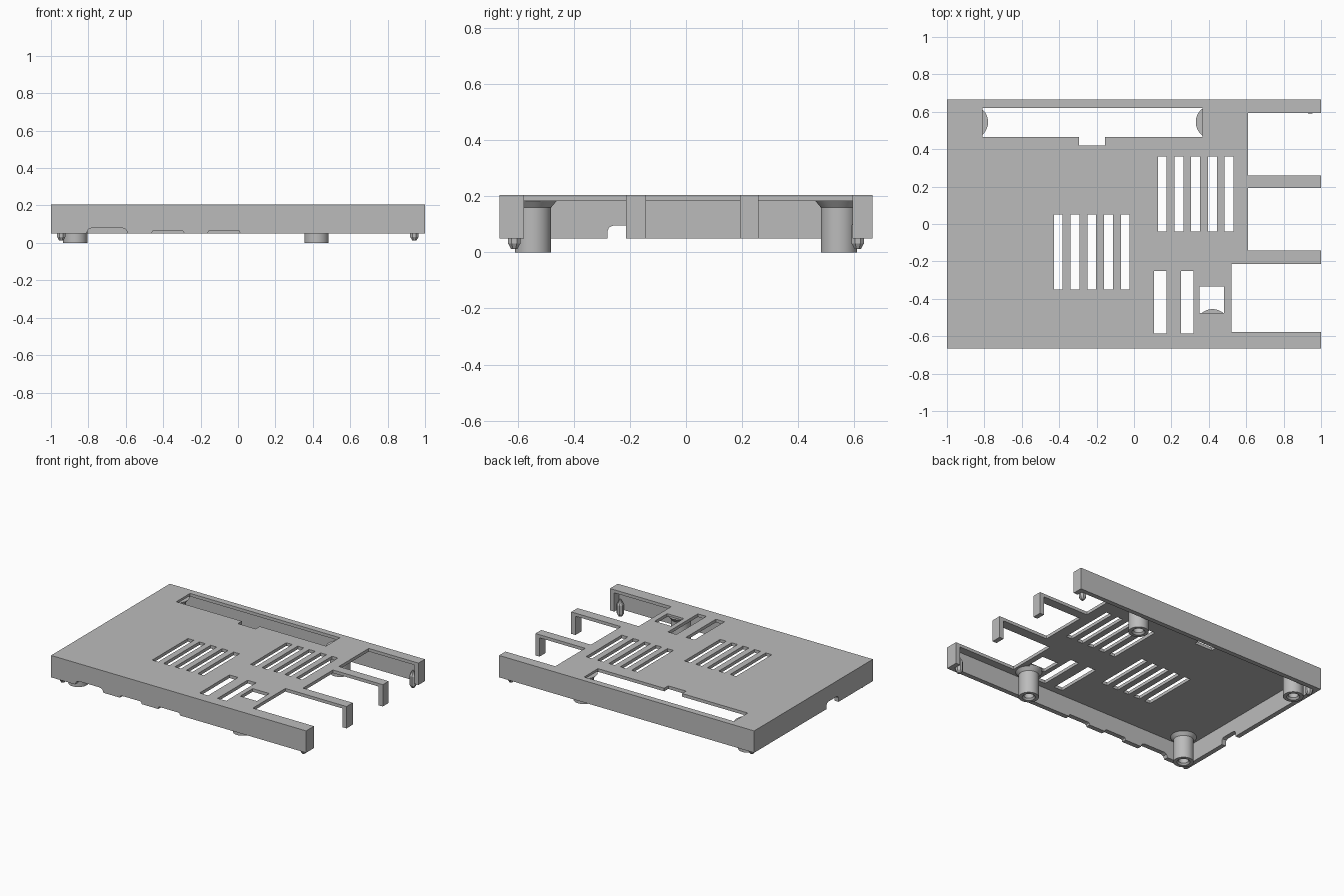
import bpy, bmesh, math
from mathutils import Matrix

if "Cube" in bpy.data.objects:
    bpy.data.objects.remove(bpy.data.objects["Cube"])

HX, HY = 1.0, 0.665          # half length and half width
Z0, Z1 = 0.05, 0.205         # rim and top
WALL, ROOF = 0.033, 0.022

grey = bpy.data.materials.new("light grey plastic")
grey.diffuse_color = (0.5, 0.5, 0.5, 1)
grey.use_nodes = True
grey.node_tree.nodes["Principled BSDF"].inputs["Base Color"].default_value = grey.diffuse_color


def finish(name, bm):
    bmesh.ops.recalc_face_normals(bm, faces=bm.faces)
    me = bpy.data.meshes.new(name)
    bm.to_mesh(me)
    bm.free()
    ob = bpy.data.objects.new(name, me)
    bpy.context.collection.objects.link(ob)
    me.materials.append(grey)
    return ob


def prism(bm, pts, direction):
    """Extrude a closed outline of 3D points along a vector."""
    face = bm.faces.new([bm.verts.new(p) for p in pts])
    ext = bmesh.ops.extrude_face_region(bm, geom=[face])
    verts = [v for v in ext["geom"] if isinstance(v, bmesh.types.BMVert)]
    bmesh.ops.translate(bm, verts=verts, vec=direction)


def box(bm, x0, x1, y0, y1, z0, z1):
    prism(bm, [(x0, y0, z0), (x1, y0, z0), (x1, y1, z0), (x0, y1, z0)], (0, 0, z1 - z0))


def cut(ob, cutter):
    cutter.hide_render = True
    mod = ob.modifiers.new("cut", 'BOOLEAN')
    mod.operation, mod.solver, mod.object = 'DIFFERENCE', 'EXACT', cutter
    dg = bpy.context.evaluated_depsgraph_get()
    me = bpy.data.meshes.new_from_object(ob.evaluated_get(dg))
    ob.modifiers.clear()
    ob.data = me
    bpy.data.objects.remove(cutter)


def lathe(name, profile, sides, x, y):
    """Revolve an (r, z) profile around a vertical axis at x, y."""
    bm = bmesh.new()
    rings = []
    for r, z in profile:
        rings.append([bm.verts.new((x + r * math.cos(2 * math.pi * (i + 0.5) / sides),
                                    y + r * math.sin(2 * math.pi * (i + 0.5) / sides), z))
                      for i in range(sides)])
    for a, b in zip(rings, rings[1:]):
        for i in range(sides):
            j = (i + 1) % sides
            bm.faces.new((a[i], a[j], b[j], b[i]))
    bm.faces.new(rings[0])
    bm.faces.new(rings[-1])
    return finish(name, bm)


# Lid shell: a shallow tray, open underneath
bm = bmesh.new()
box(bm, -HX, HX, -HY, HY, Z0, Z1)
lid = finish("lid_shell", bm)
bm = bmesh.new()
box(bm, -HX + WALL, HX - WALL, -HY + WALL, HY - WALL, -0.1, Z1 - ROOF)
cut(lid, finish("cavity_cutter", bm))

# Openings through the top
bm = bmesh.new()
for start, y0, y1 in ((-0.428, -0.35, 0.05), (0.127, -0.04, 0.36)):
    for i in range(5):                                   # vent slots
        x = start + i * 0.0895
        box(bm, x, x + 0.047, y0, y1, 0.1, 0.3)
for x in (0.108, 0.25):                                  # ribbon slots
    box(bm, x, x + 0.067, -0.585, -0.25, 0.1, 0.3)
box(bm, 0.35, 0.48, -0.475, -0.335, 0.1, 0.3)            # square window
pin_slot = [(-0.81, 0.465), (-0.295, 0.465), (-0.295, 0.42), (-0.155, 0.42),
            (-0.155, 0.465), (0.365, 0.465), (0.365, 0.62), (-0.81, 0.62)]
prism(bm, [(x, y, 0.1) for x, y in pin_slot], (0, 0, 0.2))
# Port bays at the right end, leaving arms with hanging tabs
for x, y0, y1 in ((0.61, 0.258, 0.593), (0.61, -0.143, 0.193), (0.52, -0.577, -0.213)):
    box(bm, x, 1.2, y0, y1, -0.1, 0.3)
cut(lid, finish("opening_cutter", bm))


# Rim notches with chamfered corners
def notch(a, b, top, c):
    return [(a, -0.1), (b, -0.1), (b, top - c), (b - c * 0.3, top - c * 0.3), (b - c, top),
            (a + c, top), (a + c * 0.3, top - c * 0.3), (a, top - c)]


bm = bmesh.new()
for a, b, top, c in ((-0.81, -0.59, 0.08, 0.028), (-0.46, -0.29, 0.067, 0.012),
                     (-0.16, 0.01, 0.067, 0.012)):
    prism(bm, [(u, -0.75, z) for u, z in notch(a, b, top, c)], (0, 0.13, 0))
prism(bm, [(-1.1, u, z) for u, z in notch(-0.28, -0.145, 0.095, 0.02)], (0.15, 0, 0))
cut(lid, finish("notch_cutter", bm))

# Hollow screw posts with a flared root, and snap pegs in the corners
post = [(0.032, 0.1), (0.032, 0.012), (0.042, 0.0), (0.065, 0.0), (0.065, 0.16), (0.09, 0.19)]
peg = [(0.012, 0.012), (0.024, 0.032), (0.024, 0.095), (0.005, 0.13)]
smooth = []
for side, sy in (("front", -1), ("back", 1)):
    for end, px, cx in (("left", -0.87, -0.945), ("right", 0.42, 0.943)):
        smooth.append(lathe(f"screw_post_{side}_{end}", post, 40, px, sy * 0.545))
        lathe(f"snap_peg_{side}_{end}", peg, 8, cx, sy * 0.612)

bpy.ops.object.select_all(action='DESELECT')
for ob in smooth:
    ob.select_set(True)
bpy.context.view_layer.objects.active = smooth[0]
bpy.ops.object.shade_smooth_by_angle(angle=math.radians(30))
